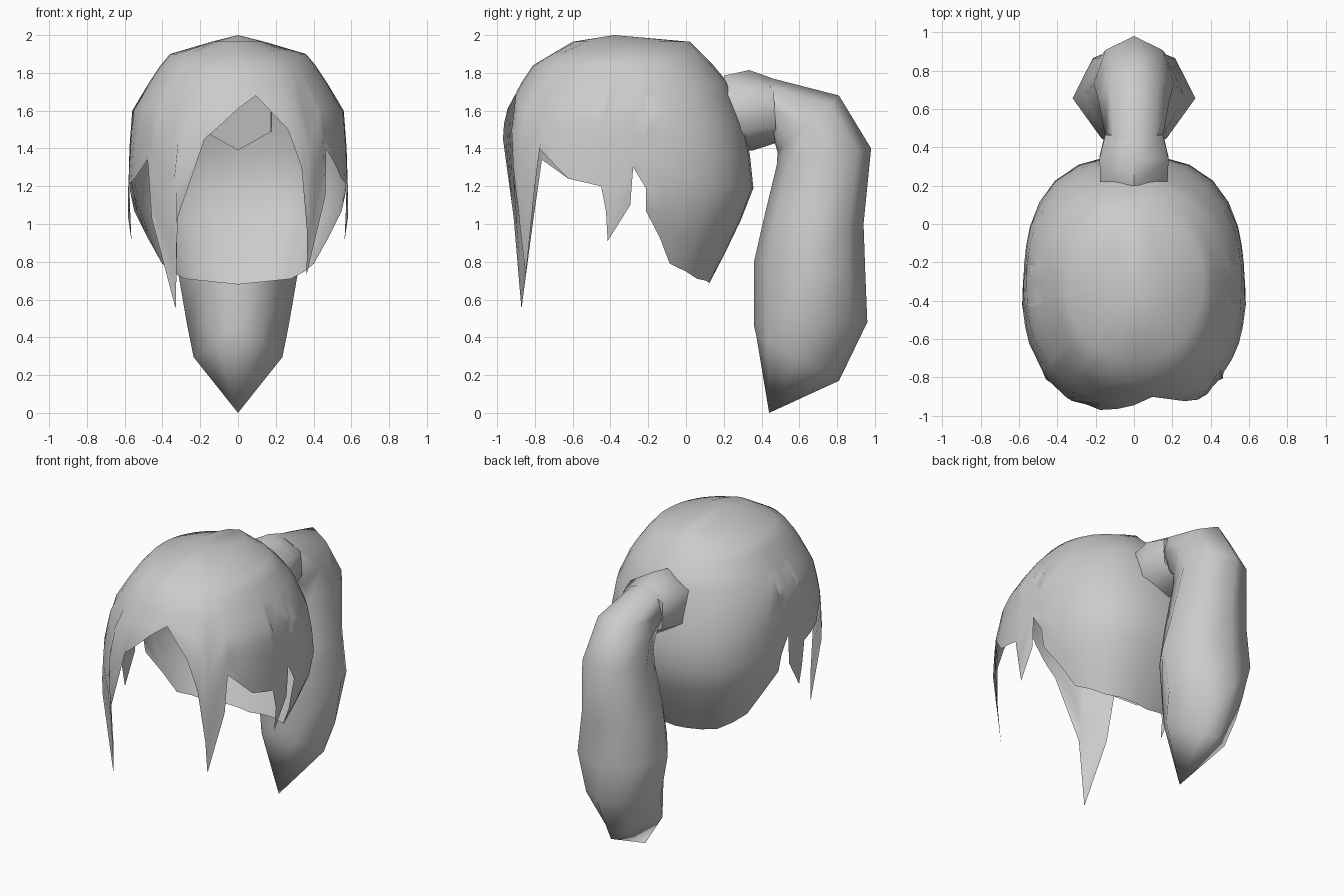
import bpy, bmesh, math

cube = bpy.data.objects.get("Cube")
if cube:
    bpy.data.objects.remove(cube, do_unlink=True)

GREY = (0.6, 0.6, 0.6, 1)
hair = bpy.data.materials.new("hair grey")
hair.use_nodes = True
hair.diffuse_color = GREY
hair.node_tree.nodes["Principled BSDF"].inputs["Base Color"].default_value = GREY


def finish(name, bm, angle):
    mesh = bpy.data.meshes.new(name)
    bm.to_mesh(mesh)
    bm.free()
    obj = bpy.data.objects.new(name, mesh)
    bpy.context.collection.objects.link(obj)
    mesh.materials.append(hair)
    bpy.ops.object.select_all(action='DESELECT')
    obj.select_set(True)
    bpy.context.view_layer.objects.active = obj
    bpy.ops.object.shade_smooth_by_angle(angle=math.radians(angle))


def bridge(bm, a, b):
    n = len(a)
    for i in range(n):
        j = (i + 1) % n
        bm.faces.new((a[i], b[i], b[j], a[j]))


# Cap slices: height, front half-width, back half-width, front y, back y, squareness
SLICES = [
    (2.00, 0.02, 0.02, -0.40, -0.28, 2.0), (1.965, 0.14, 0.14, -0.60, 0.02, 2.0),
    (1.90, 0.36, 0.36, -0.71, 0.085, 2.1), (1.84, 0.41, 0.41, -0.81, 0.145, 2.15),
    (1.75, 0.47, 0.47, -0.87, 0.22, 2.2), (1.60, 0.56, 0.56, -0.95, 0.29, 2.25),
    (1.40, 0.575, 0.575, -1.00, 0.335, 2.4), (1.16, 0.585, 0.57, -0.985, 0.36, 2.6),
    (1.00, 0.585, 0.52, -0.96, 0.28, 2.7), (0.79, 0.54, 0.42, -0.94, 0.18, 2.7),
    (0.68, 0.54, 0.38, -0.94, 0.12, 2.7), (0.50, 0.54, 0.36, -0.94, 0.06, 2.7)]
CY = -0.3


def cap_point(deg, z):
    for lo, hi in zip(SLICES[1:], SLICES):
        if z >= lo[0]:
            break
    t = (z - lo[0]) / (hi[0] - lo[0])
    wf, wb, f, b, n = [l + (h - l) * t for l, h in zip(lo[1:], hi[1:])]
    c, s = math.cos(math.radians(deg)), math.sin(math.radians(deg))
    k = min(1, max(0, s / 0.35 + 0.35))
    w = wf + (wb - wf) * k
    h = b - CY if s > 0 else CY - f
    r = (abs(c / w) ** n + abs(s / h) ** n) ** (-1 / n)
    return (r * c, CY + r * s, z)


# Hem of the cap as (azimuth, height): back and side, then the uneven fringe
side = [(52, 0.71), (28, 0.79), (9, 1.07), (8.7, 1.19), (2, 1.30), (0.5, 1.10),
        (-11.5, 0.91), (-12, 1.07), (-14.5, 1.20), (-30.6, 1.24)]
fringe = [(-45.6, 1.40), (-47.5, 1.15), (-56.5, 0.73), (-57.5, 0.95),
          (-61.3, 1.30), (-67, 1.50), (-81, 1.68), (-90, 1.61), (-104.8, 1.45),
          (-117.6, 1.03), (-120, 0.55), (-132, 1.03), (-136, 1.34)]
hem = [(90, 0.68)] + side + fringe
hem += [(-180 - a, z) for a, z in reversed(side)] + [(-270, 0.68)]

# Split wide gaps so the shell stays round
cols = []
for (a0, z0), (a1, z1) in zip(hem, hem[1:]):
    steps = max(1, math.ceil((a0 - a1) / 14))
    cols += [(a0 + (a1 - a0) * i / steps, z0 + (z1 - z0) * i / steps) for i in range(steps)]

bm = bmesh.new()
crown = bm.verts.new((0, -0.38, 2.0))
rows = [[bm.verts.new(cap_point(a, z)) for a, _ in cols] for z in (1.965, 1.90, 1.84, 1.75, 1.70)]
for i in range(1, 7):
    rows.append([bm.verts.new(cap_point(a, 1.70 + (ze - 1.70) * i / 6)) for a, ze in cols])
for i in range(len(cols)):
    bm.faces.new((crown, rows[0][i], rows[0][(i + 1) % len(cols)]))
for r0, r1 in zip(rows, rows[1:]):
    bridge(bm, r0, r1)
bmesh.ops.recalc_face_normals(bm, faces=bm.faces)
# Outward normals: the crown must face up
bm.normal_update()
if crown.normal.z < 0:
    bmesh.ops.reverse_faces(bm, faces=bm.faces)
finish("hair_cap", bm, 70)


def loft(name, sections, sides, angle, tip=None):
    """Sections: outer y, outer z, inner y, inner z, half-width, outer and inner shoulder."""
    bm = bmesh.new()
    rings = []
    widest = max(math.sin(2 * math.pi * i / sides) for i in range(sides))
    for oy, oz, iy, iz, w, outer, inner in sections:
        ring = []
        for i in range(sides):
            a = 2 * math.pi * i / sides
            u = (1 + math.cos(a)) / 2
            shoulder = outer if u > 0.55 else inner if u < 0.45 else 1
            x = w * math.sin(a) / widest * shoulder
            ring.append(bm.verts.new((x, iy + (oy - iy) * u, iz + (oz - iz) * u)))
        rings.append(ring)
    for r0, r1 in zip(rings, rings[1:]):
        bridge(bm, r0, r1)
    bm.faces.new(rings[0])
    if tip:
        end = bm.verts.new(tip)
        for i in range(sides):
            bm.faces.new((rings[-1][i], end, rings[-1][(i + 1) % sides]))
    else:
        bm.faces.new(rings[-1])
    bmesh.ops.recalc_face_normals(bm, faces=bm.faces)
    finish(name, bm, angle)


# Six-sided knot joining the cap to the tail
loft("hair_knot", [(0.20, 1.785, 0.27, 1.39, 0.175, 1, 1), (0.335, 1.815, 0.355, 1.39, 0.18, 1, 1),
                   (0.46, 1.77, 0.48, 1.43, 0.15, 1, 1)], 6, 60)

# Ponytail: leaves the knot, bends down, swells, then closes to a point
loft("ponytail", [(0.44, 1.775, 0.47, 1.43, 0.15, 1, 1), (0.81, 1.68, 0.485, 1.38, 0.185, 1, 1),
                  (0.98, 1.40, 0.48, 1.31, 0.21, 1, 1), (0.94, 1.00, 0.41, 1.02, 0.26, 1, 0.9),
                  (0.95, 0.72, 0.36, 0.80, 0.32, 0.95, 0.75),
                  (0.96, 0.48, 0.36, 0.46, 0.27, 0.75, 0.75),
                  (0.81, 0.17, 0.37, 0.42, 0.235, 0.45, 0.75)], 8, 70, tip=(0, 0.44, 0))
